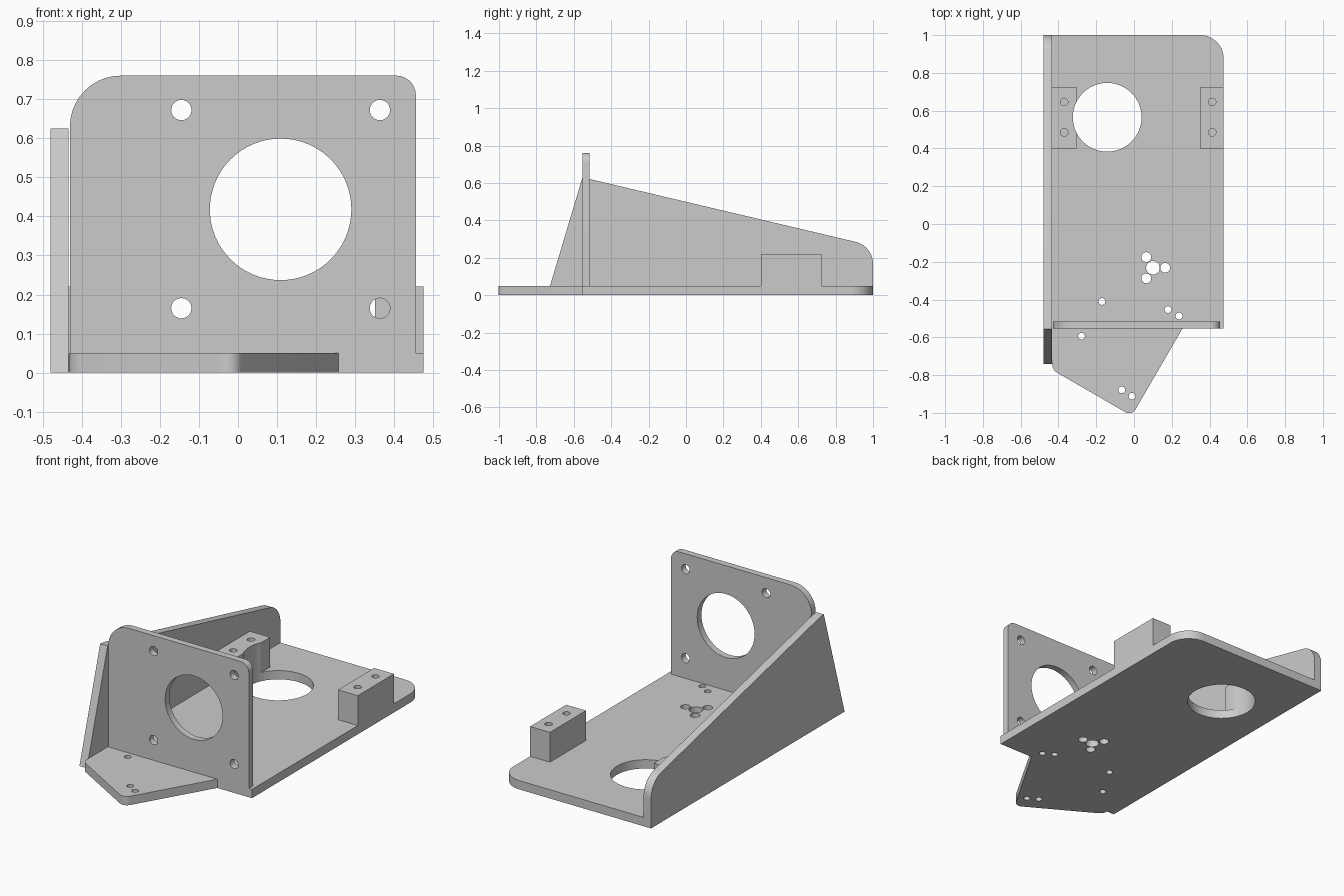
import bpy, bmesh, math
from mathutils import Vector

if "Cube" in bpy.data.objects:
    bpy.data.objects.remove(bpy.data.objects["Cube"], do_unlink=True)

grey = bpy.data.materials.new("plain grey")
grey.use_nodes = True
grey.diffuse_color = (0.6, 0.6, 0.6, 1)
grey.node_tree.nodes["Principled BSDF"].inputs["Base Color"].default_value = (0.6, 0.6, 0.6, 1)

# Profile coordinates (u, v) and depth w placed along the chosen axis
PLACE = {"x": lambda u, v, w: (w, u, v),
         "y": lambda u, v, w: (u, w, v),
         "z": lambda u, v, w: (u, v, w)}


def rounded(corners, steps=10):
    """Outline from corners (u, v) or (u, v, radius)."""
    out = []
    for i, c in enumerate(corners):
        p = Vector(c[:2])
        if len(c) == 2:
            out.append(p)
            continue
        a = (Vector(corners[i - 1][:2]) - p).normalized()
        b = (Vector(corners[(i + 1) % len(corners)][:2]) - p).normalized()
        half = math.acos(a.dot(b)) / 2
        inward = (a + b).normalized()
        centre = p + inward * c[2] / math.sin(half)
        start = p + a * c[2] / math.tan(half) - centre
        side = Vector((-inward.y, inward.x))
        sign = math.copysign(1, start.dot(side))
        sweep = math.pi / 2 - half
        for k in range(steps + 1):
            t = sweep * (1 - 2 * k / steps)
            out.append(centre + (side * sign * math.sin(t) - inward * math.cos(t)) * c[2])
    return out


def circle(u, v, r):
    n = 64 if r > 0.1 else 24
    return [Vector((u + r * math.cos(math.tau * k / n), v + r * math.sin(math.tau * k / n)))
            for k in range(n)]


def add_prism(bm, outline, axis, lo, hi):
    rings = [[bm.verts.new(PLACE[axis](p.x, p.y, w)) for p in outline] for w in (lo, hi)]
    bm.faces.new(rings[0])
    bm.faces.new(rings[1])
    for i in range(len(outline)):
        j = (i + 1) % len(outline)
        bm.faces.new((rings[0][i], rings[0][j], rings[1][j], rings[1][i]))


def make_object(name, prisms):
    bm = bmesh.new()
    for prism in prisms:
        add_prism(bm, *prism)
    bmesh.ops.recalc_face_normals(bm, faces=bm.faces)
    mesh = bpy.data.meshes.new(name)
    bm.to_mesh(mesh)
    bm.free()
    mesh.materials.append(grey)
    ob = bpy.data.objects.new(name, mesh)
    bpy.context.collection.objects.link(ob)
    return ob


def plate(name, corners, axis, lo, hi, holes=()):
    """Extruded outline with holes (u, v, radius, optional floor depth)."""
    ob = make_object(name, [(rounded(corners), axis, lo, hi)])
    if holes:
        cutter = make_object(name + "_cutter", [
            (circle(*h[:3]), axis, h[3] if len(h) > 3 else lo - 0.1, hi + 0.1) for h in holes])
        cutter.hide_render = True
        mod = ob.modifiers.new("holes", "BOOLEAN")
        mod.operation, mod.solver, mod.object = "DIFFERENCE", "EXACT", cutter
        bpy.context.view_layer.update()
        cut = bpy.data.meshes.new_from_object(ob.evaluated_get(bpy.context.evaluated_depsgraph_get()))
        ob.modifiers.clear()
        ob.data = cut
        bpy.data.objects.remove(cutter, do_unlink=True)
    bpy.ops.object.select_all(action="DESELECT")
    ob.select_set(True)
    bpy.context.view_layer.objects.active = ob
    bpy.ops.object.shade_smooth_by_angle(angle=math.radians(30))


LEFT, RIGHT, THICK = -0.433, 0.475, 0.05
big_hole = (-0.142, 0.565, 0.182)

# Base plate with pointed front tongue
sensor_holes = [(0.1, -0.232, 0.036)] + [(x, y, 0.026) for x, y in
                ((0.065, -0.175), (0.165, -0.232), (0.065, -0.288))]
screw_holes = [(x, y, 0.018) for x, y in
               ((-0.17, -0.41), (0.18, -0.453), (0.238, -0.487),
                (-0.278, -0.594), (-0.065, -0.878), (-0.01, -0.912))]
plate("base_plate",
      [(LEFT, 1), (RIGHT, 1, 0.125), (RIGHT, -0.553), (0.257, -0.553),
       (-0.012, -1.016, 0.04), (LEFT, -0.772, 0.05)],
      "z", 0, THICK, [big_hole] + sensor_holes + screw_holes)

# Upright mounting plate
corner_holes = [(x, z, 0.026) for x in (-0.145, 0.363) for z in (0.165, 0.672)]
plate("motor_plate",
      [(-0.43, THICK), (0.455, THICK), (0.455, 0.76, 0.05), (-0.43, 0.76, 0.13)],
      "y", -0.553, -0.515, [(0.109, 0.418, 0.181)] + corner_holes)

# Sloping side gusset
plate("side_gusset",
      [(-0.742, 0), (1, 0), (1, 0.263, 0.12), (-0.52, 0.622), (-0.555, 0.625)],
      "x", -0.48, LEFT)

# Mounting blocks with blind screw holes; the right one is notched by the big hole
for name, x0, x1, hx, extra in (("right_block", LEFT, -0.305, -0.37, [big_hole]),
                                ("left_block", 0.35, RIGHT, 0.414, [])):
    blind = [(hx, y, 0.02, 0.1) for y in (0.485, 0.646)]
    plate(name, [(x0, 0.4), (x1, 0.4), (x1, 0.725), (x0, 0.725)],
          "z", THICK, 0.22, blind + extra)
